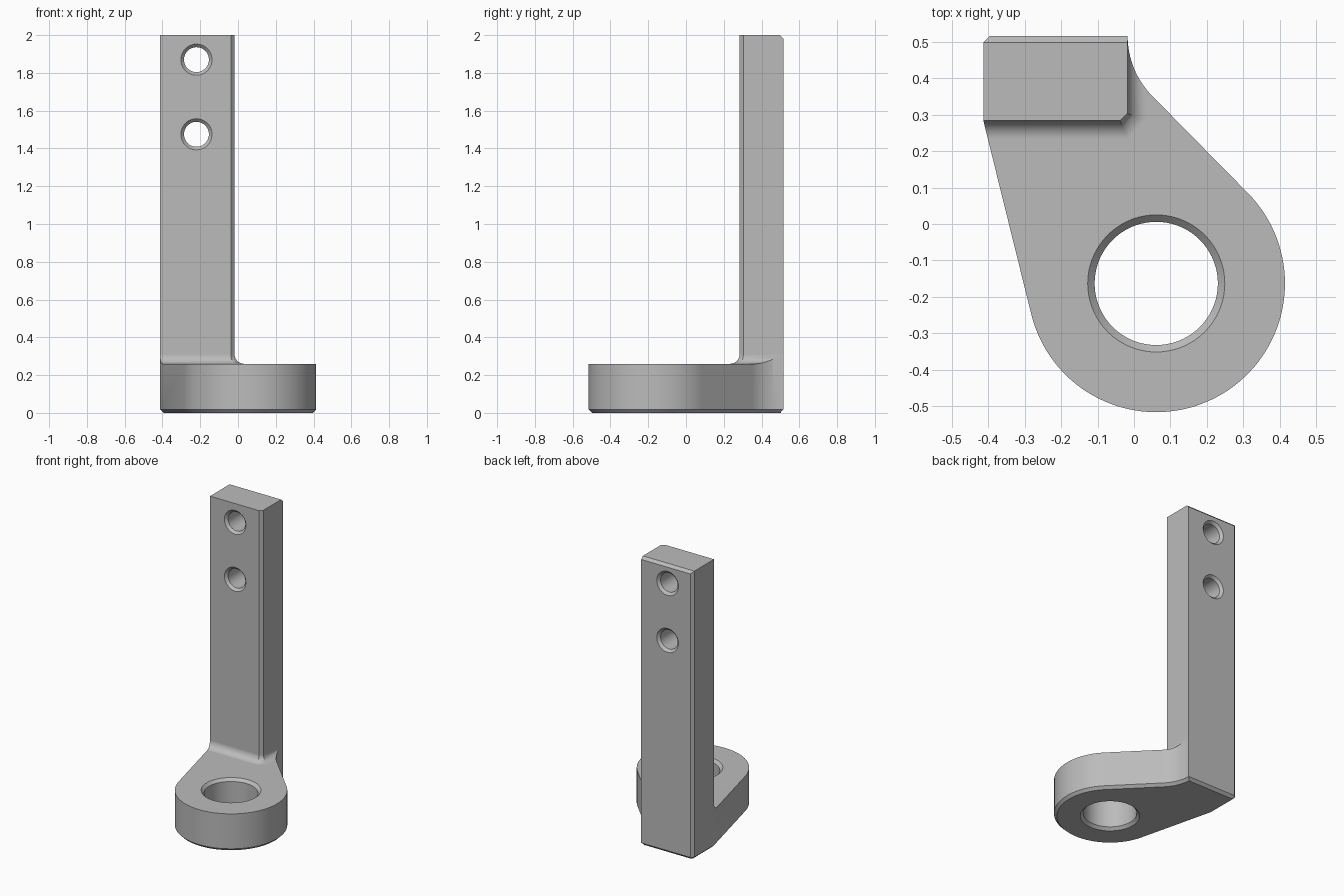
import bpy, bmesh, math
from mathutils import Vector, Matrix

if "Cube" in bpy.data.objects:
    bpy.data.objects.remove(bpy.data.objects["Cube"])

FOOT_TOP, HEIGHT, CHAMFER, FILLET = 0.26, 2.0, 0.018, 0.05
LEFT, RIGHT, FRONT, BACK = -0.413, -0.0175, 0.283, 0.516
EYE, EYE_R = Vector((0.061, -0.163)), 0.353


def offset(points, d):
    """Move a counter-clockwise outline outwards by d with mitred corners."""
    out = []
    for i, p in enumerate(points):
        a = (p - points[i - 1]).normalized()
        b = (points[(i + 1) % len(points)] - p).normalized()
        na, nb = Vector((a.y, -a.x)), Vector((b.y, -b.x))
        out.append(p + (na + nb) * (d / (1 + na.dot(nb))))
    return out


def arc(c, r, a0, a1, n):
    return [c + r * Vector((math.cos(a0 + (a1 - a0) * i / n), math.sin(a0 + (a1 - a0) * i / n)))
            for i in range(n + 1)]


def loft(name, sections, matrix=Matrix(), trim=None):
    """Skin a stack of (outline, z) sections into a closed solid."""
    bm = bmesh.new()
    rings = [[bm.verts.new(matrix @ Vector((p.x, p.y, z))) for p in pts] for pts, z in sections]
    for lo, hi in zip(rings, rings[1:]):
        for i in range(len(lo)):
            j = (i + 1) % len(lo)
            bm.faces.new((lo[i], lo[j], hi[j], hi[i]))
    bm.faces.new(rings[0][::-1])
    bm.faces.new(rings[-1])
    if trim:
        bmesh.ops.bisect_plane(bm, geom=bm.verts[:] + bm.edges[:] + bm.faces[:],
                               plane_co=trim[0], plane_no=trim[1], clear_outer=True)
        bmesh.ops.holes_fill(bm, edges=[e for e in bm.edges if e.is_boundary], sides=0)
    bmesh.ops.recalc_face_normals(bm, faces=bm.faces[:])
    mesh = bpy.data.meshes.new(name)
    bm.to_mesh(mesh)
    bm.free()
    ob = bpy.data.objects.new(name, mesh)
    bpy.context.collection.objects.link(ob)
    return ob


def hole(name, bore, rim, length, matrix, n):
    """Cutter for a through hole with a 45 degree countersink at both ends."""
    k, e = rim - bore, 0.02
    rings = [(rim + e, -e), (bore, k), (bore, length - k), (rim + e, length + e)]
    return loft(name, [(arc(Vector((0, 0)), r, 0, math.tau, n)[:-1], z) for r, z in rings], matrix)


# Plan outline: round eye, straight flanks, concave sweep into the post
corner = Vector((LEFT, FRONT))
to_corner = corner - EYE
left_a = math.atan2(to_corner.y, to_corner.x) + math.acos(EYE_R / to_corner.length) - math.tau
right_a = math.radians(44.3)
sweep_r = 0.235
outline = [Vector((RIGHT, BACK)), Vector((LEFT + CHAMFER, BACK)),
           Vector((LEFT, BACK - CHAMFER)), corner]
outline += arc(EYE, EYE_R, left_a, right_a, 72)
outline += arc(Vector((RIGHT + sweep_r, BACK)), sweep_r, right_a + math.pi, math.pi, 16)[:-1]

# Full-height solid with chamfered bottom rim and chamfered top back edge
body = loft("bracket_body",
            [(offset(outline, -CHAMFER), 0), (outline, CHAMFER), (outline, HEIGHT)],
            trim=((0, BACK - CHAMFER, HEIGHT), (0, 1, 1)))

# Envelope: wide below the foot top, then a fillet up to the post section
r, f = RIGHT - 0.0005, FRONT + 0.0005
post = [Vector(p) for p in ((-1, 1), (-1, f), (r - 0.02, f), (r, f + 0.02), (r, 1))]
sections = [(offset(post, 3), -1), (offset(post, 3), FOOT_TOP)]
for i in range(13):
    t = math.pi / 2 * i / 12
    sections.append((offset(post, FILLET * (1 - math.sin(t))),
                     FOOT_TOP + FILLET * (1 - math.cos(t))))
sections.append((post, 3))
envelope = loft("post_envelope_cutter", sections)

# Eye bore and two screw holes through the post
cutters = [(envelope, 'INTERSECT'),
           (hole("eye_cutter", 0.169, 0.188, FOOT_TOP,
                 Matrix.Translation((EYE.x, EYE.y, 0)), 72), 'DIFFERENCE')]
for z in (1.87, 1.475):
    m = Matrix.Translation((-0.22, BACK, z)) @ Matrix.Rotation(math.pi / 2, 4, 'X')
    cutters.append((hole("screw_hole_cutter", 0.066, 0.083, BACK - FRONT, m, 48), 'DIFFERENCE'))

bpy.context.view_layer.objects.active = body
body.select_set(True)
for ob, op in cutters:
    mod = body.modifiers.new("cut", 'BOOLEAN')
    mod.operation, mod.solver, mod.object = op, 'EXACT', ob
    bpy.ops.object.modifier_apply(modifier=mod.name)
    bpy.data.objects.remove(ob)

# Finish
grey = bpy.data.materials.new("plain grey")
grey.diffuse_color = (0.5, 0.5, 0.5, 1)
grey.use_nodes = True
grey.node_tree.nodes["Principled BSDF"].inputs["Base Color"].default_value = grey.diffuse_color
body.data.materials.clear()
body.data.materials.append(grey)
bpy.ops.object.shade_smooth_by_angle(angle=math.radians(30))
weighted = body.modifiers.new("weighted_normals", 'WEIGHTED_NORMAL')
weighted.keep_sharp = True
